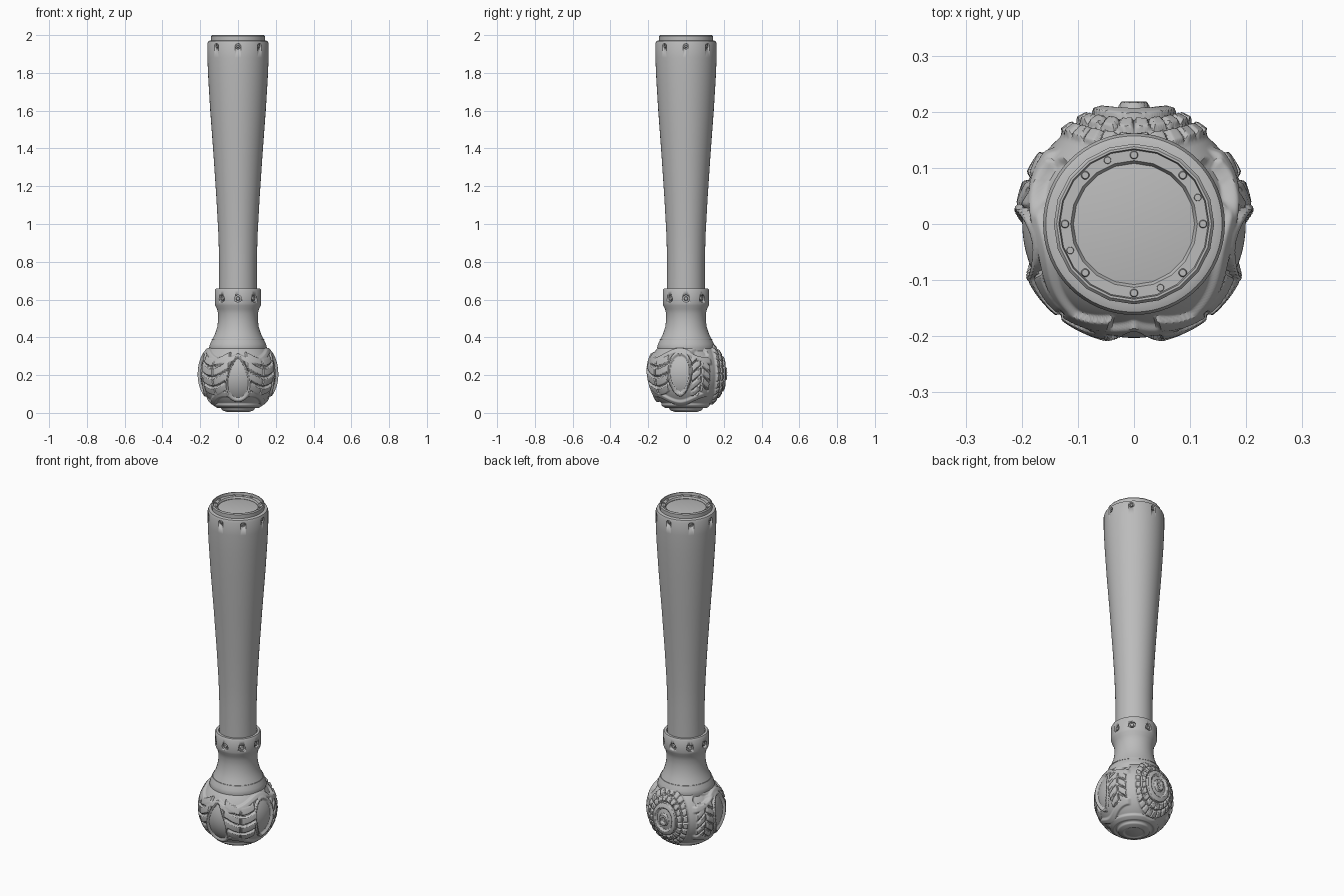
import bpy, bmesh
from math import sin, cos, pi, atan2, asin, degrees, radians, hypot
from mathutils import Matrix, Vector

if "Cube" in bpy.data.objects:
    bpy.data.objects.remove(bpy.data.objects["Cube"], do_unlink=True)

GREY = (0.5, 0.5, 0.5, 1)
metal = bpy.data.materials.new("plain_grey")
metal.use_nodes = True
metal.diffuse_color = GREY
metal.node_tree.nodes["Principled BSDF"].inputs["Base Color"].default_value = GREY


def finish(bm, name, angle=35):
    bmesh.ops.recalc_face_normals(bm, faces=bm.faces)
    mesh = bpy.data.meshes.new(name)
    bm.to_mesh(mesh)
    bm.free()
    mesh.materials.append(metal)
    ob = bpy.data.objects.new(name, mesh)
    bpy.context.collection.objects.link(ob)
    bpy.ops.object.select_all(action="DESELECT")
    ob.select_set(True)
    bpy.context.view_layer.objects.active = ob
    bpy.ops.object.shade_smooth_by_angle(angle=radians(angle))
    return ob


def lathe(name, profile, sides=64, angle=35):
    """Spin a closed (radius, height) profile about z."""
    bm = bmesh.new()
    verts = [bm.verts.new((r, 0, z)) for r, z in profile]
    edges = [bm.edges.new(pair) for pair in zip(verts, verts[1:])]
    bmesh.ops.spin(bm, geom=verts + edges, axis=(0, 0, 1), cent=(0, 0, 0),
                   angle=2 * pi, steps=sides)
    bmesh.ops.remove_doubles(bm, verts=bm.verts, dist=0.0002)
    return finish(bm, name, angle)


def studs(name, angles, distance, z, r1, r2, depth, sides=12, up=False):
    """A ring of short cylinders or cones facing outward, or upward."""
    bm = bmesh.new()
    for a in angles:
        turn = Matrix.Rotation(radians(a), 4, "Z")
        tilt = Matrix() if up else Matrix.Rotation(pi / 2, 4, "Y")
        bmesh.ops.create_cone(bm, cap_ends=True, segments=sides, radius1=r1,
                              radius2=r2, depth=depth,
                              matrix=turn @ Matrix.Translation((distance, 0, z)) @ tilt)
    return finish(bm, name)


def cut(target, cutter):
    cutter.hide_render = True
    cutter.hide_set(True)
    mod = target.modifiers.new("holes", "BOOLEAN")
    mod.operation, mod.solver, mod.object = "DIFFERENCE", "EXACT", cutter


# Tapered shaft with a stepped, recessed end
shaft = lathe("shaft", [(0, 0.6), (0.1, 0.6), (0.1, 0.82), (0.104, 0.95), (0.114, 1.13),
                        (0.13, 1.37), (0.147, 1.6), (0.158, 1.78), (0.162, 1.88),
                        (0.162, 1.955), (0.157, 1.968), (0.146, 1.972), (0, 1.972)])
lathe("end_rim", [(0.11, 1.965), (0.143, 1.965), (0.143, 1.994), (0.138, 2.0), (0.134, 2.0),
                  (0.132, 1.984), (0.113, 1.984), (0.108, 1.974), (0.11, 1.965)], 20, 25)

# Neck flaring into the head, topped by a collar
neck = lathe("neck_and_collar", [
    (0, 0.3), (0.14, 0.3), (0.153, 0.345), (0.148, 0.365), (0.136, 0.39), (0.121, 0.42),
    (0.11, 0.455), (0.105, 0.49), (0.105, 0.525), (0.111, 0.55), (0.12, 0.568),
    (0.123, 0.58), (0.123, 0.648), (0.117, 0.658), (0.104, 0.658), (0.099, 0.65), (0, 0.65)])
lathe("neck_seam", [(0.13, 0.384), (0.1395, 0.386), (0.138, 0.392), (0.13, 0.392),
                    (0.13, 0.384)])

# Screws sunk into the shaft end and the collar
eighths = range(0, 360, 45)
cut(shaft, studs("shaft_hole_cutter", eighths, 0.163, 1.94, 0.014, 0.014, 0.026, 16))
studs("shaft_screws", eighths, 0.153, 1.94, 0.010, 0.006, 0.014, 6)
cut(neck, studs("collar_hole_cutter", eighths, 0.124, 0.605, 0.019, 0.019, 0.03, 16))
studs("collar_screws", eighths, 0.113, 0.605, 0.012, 0.009, 0.014, 12)

# Small screws on the end rim
studs("rim_screws", eighths, 0.123, 1.986, 0.008, 0.006, 0.008, 12, True)
studs("rim_pins", [22.5 + 90 * k for k in range(4)], 0.123, 1.985, 0.007, 0.006, 0.006, 10, True)


def step(v, soft):
    """0 outside, 1 inside, with a soft border around v = 0."""
    t = max(0.0, min(1.0, v / soft + 0.5))
    return t * t * (3 - 2 * t)


def band(v, lo, hi, soft=2.5):
    return step(v - lo, soft) * step(hi - v, soft)


def oval(u, v, ru, rv):
    return 1 - hypot(u / ru, v / rv)


def groove(v, pitch, gap):
    """1 on the bars and 0 in the gaps of an even row."""
    return band(v % pitch, gap / 2, pitch - gap / 2, 2)


def relief(d):
    """Height of the carving on the head in direction d, mirrored in x."""
    x, y, z = abs(d.x), d.y, d.z
    az, el = degrees(atan2(x, -y)), degrees(asin(max(-1, min(1, z))))
    h = 0.0

    # Rows of slanted bars between front and side hollows
    rows = el + 8 * cos(radians((az - 42) * 4))
    bars = band(az, 13, 62) * band(rows, -26, 32)
    h = max(h, 0.012 * bars * groove(rows + 26, 14.5, 3.5) * (1 - 0.7 * band(az, 38, 40)))

    # Wavy ridges sweeping over and under the side hollows
    wave = 9 * cos(radians((az - 78) * 3.4))
    if az < 135:
        h = max(h, 0.011 * band(el - wave, 23, 32, 4) * step(132 - az, 8))
        h = max(h, 0.010 * band(el + wave, -45, -35, 4) * step(132 - az, 8))

    # Notched strip behind the side hollow
    strip = band(az, 99, 112) + band(az, 115, 128)
    slant = el + 0.9 * abs(az - 113.5)
    h = max(h, 0.010 * strip * band(el, -34, 36) * groove(slant, 13, 3))

    # Rings underneath
    h = max(h, 0.009 * band(el, -60, -51, 3), 0.007 * band(el, -75, -65, 3))

    # Stepped oval rings of beads on the back
    if y > 0:
        e = hypot(x / 0.64, z / 0.8)
        spoke = degrees(atan2(z / 0.8, x / 0.64))
        inside = step(1 - e, 0.05)
        beads = 0.0
        for lo, hi, top, pitch in ((0.80, 0.97, 0.012, 15), (0.59, 0.76, 0.014, 18),
                                   (0.38, 0.55, 0.016, 180), (0.0, 0.2, 0.016, 180)):
            ring = band(e, lo, hi, 0.04) if lo else step(hi - e, 0.04)
            notch = groove(spoke, pitch, 3.5) if pitch < 90 else 1
            beads = max(beads, top * ring * (0.45 + 0.55 * notch))
        beads = max(beads, 0.003)
        h = h * (1 - inside) + beads * inside
        h -= 0.008 * step(0.09 - e, 0.03)

    # Smooth tapered hollows at the front and on both sides, each with a lip
    front = oval(az, el + 7, 15.5 - 0.22 * (el + 7), 32)
    side = oval(az - 80, el, 15.5 + 0.08 * el, 29)
    for hollow in (front, side):
        h = max(h, 0.012 * step(hollow + 0.2, 0.08) * step(0.02 - hollow, 0.08))
        inner = step(hollow, 0.12)
        h = h * (1 - inner) - 0.004 * inner

    # Teardrop dimples on the upper back corners
    pit = step(oval(az - 121, el - 34, 14 - 0.3 * (az - 121), 8), 0.5)
    return h * (1 - pit) - 0.012 * pit


# Carved round head
bm = bmesh.new()
bmesh.ops.create_uvsphere(bm, u_segments=300, v_segments=180, radius=1)
for v in bm.verts:
    d = v.co.normalized()
    v.co = d * (0.203 + relief(d)) + Vector((0, 0, 0.207))
finish(bm, "carved_head", 40)
